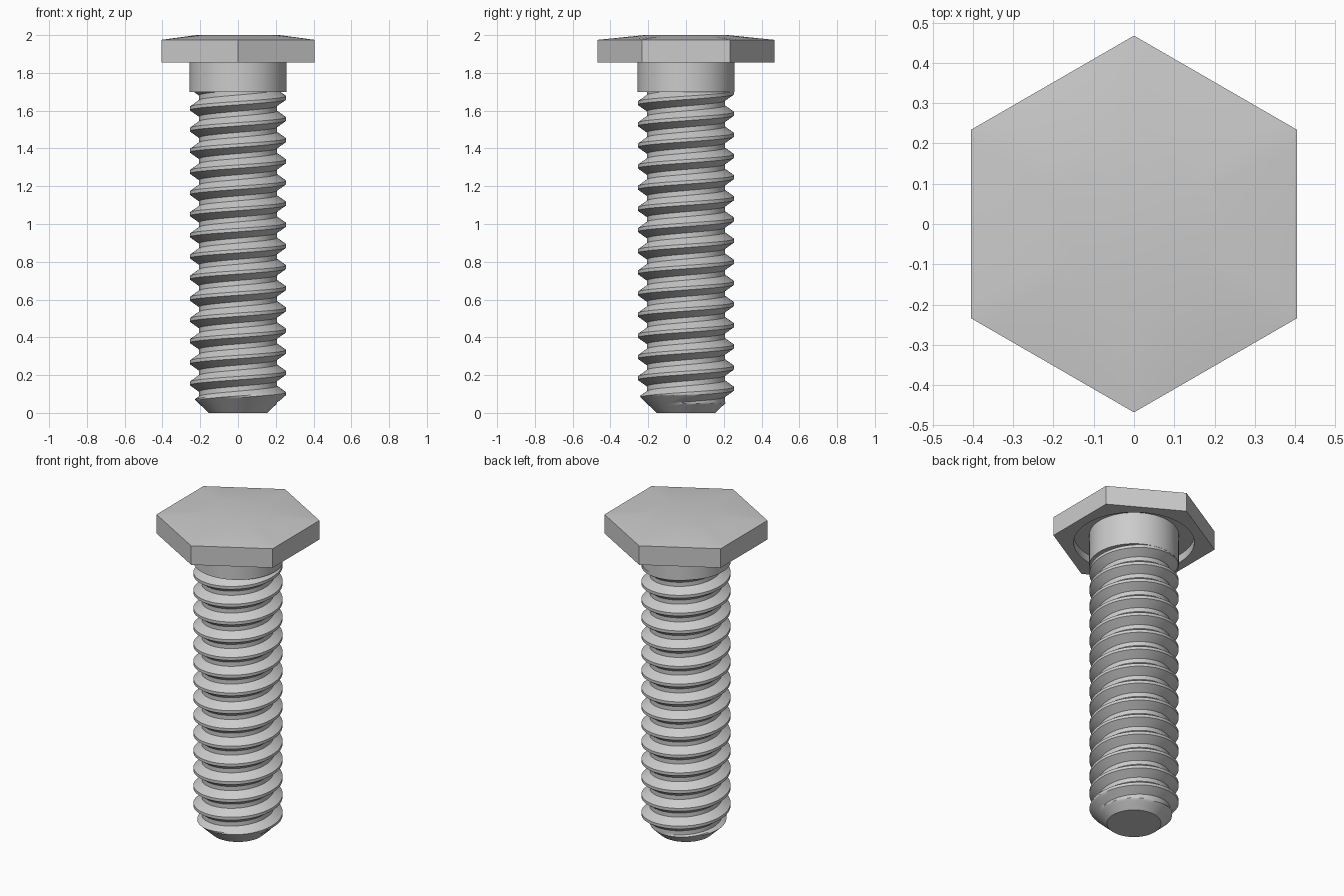
import bpy, bmesh, math

cube = bpy.data.objects.get("Cube")
if cube:
    bpy.data.objects.remove(cube, do_unlink=True)

steel = bpy.data.materials.new("plain steel grey")
steel.use_nodes = True
steel.diffuse_color = (0.6, 0.6, 0.6, 1)
steel.node_tree.nodes["Principled BSDF"].inputs["Base Color"].default_value = (0.6, 0.6, 0.6, 1)

SEG = 72           # sides around the bolt axis
PITCH = 0.112
CREST, ROOT = 0.255, 0.207
TIP = 0.155        # radius of the chamfered end


def finish(bm, name):
    """Turn a bmesh into a coloured object that is smooth with sharp creases."""
    bmesh.ops.recalc_face_normals(bm, faces=bm.faces)
    mesh = bpy.data.meshes.new(name)
    bm.to_mesh(mesh)
    bm.free()
    mesh.materials.append(steel)
    obj = bpy.data.objects.new(name, mesh)
    bpy.context.collection.objects.link(obj)
    bpy.ops.object.select_all(action='DESELECT')
    obj.select_set(True)
    bpy.context.view_layer.objects.active = obj
    bpy.ops.object.shade_smooth_by_angle(angle=math.radians(30))
    return obj


def circle(radius):
    return lambda a: radius


def hexagon(apothem):
    # flats face +x and -x, corners point along y
    def radius(a):
        off = (a + math.pi / 6) % (math.pi / 3) - math.pi / 6
        return apothem / math.cos(off)
    return radius


def loft(name, sections):
    """Skin a stack of (outline, z) sections and cap both ends."""
    bm = bmesh.new()
    rings = []
    for outline, z in sections:
        angles = [2 * math.pi * i / SEG for i in range(SEG)]
        rings.append([bm.verts.new((outline(a) * math.cos(a), outline(a) * math.sin(a), z))
                      for a in angles])
    for low, high in zip(rings, rings[1:]):
        for i in range(SEG):
            j = (i + 1) % SEG
            bm.faces.new((low[i], low[j], high[j], high[i]))
    bm.faces.new(rings[0])
    bm.faces.new(rings[-1])
    return finish(bm, name)


# Hexagonal head with a shallow round recess below and a low chamfered top
loft("hex_head", [
    (circle(0.20), 1.905), (circle(0.345), 1.905), (circle(0.345), 1.855),
    (hexagon(0.405), 1.855), (hexagon(0.405), 1.975), (circle(0.22), 2.0)])

# Plain collar between head and thread
loft("collar", [(circle(0.256), 1.70), (circle(0.256), 1.91)])

# Thread profile over one pitch: (height from crest centre, radius), subdivided
corners = [(-0.009, CREST), (0.009, CREST), (0.043, ROOT), (0.069, ROOT), (0.103, CREST)]
profile = []
for (z0, r0), (z1, r1) in zip(corners, corners[1:]):
    for s in range(4):
        profile.append((z0 + (z1 - z0) * s / 4, r0 + (r1 - r0) * s / 4))

# Right-handed helical surface; each column joins the next turn at the seam
bm = bmesh.new()
STEPS = len(profile)
TURNS = 18
columns = []
for i in range(SEG):
    a = 2 * math.pi * i / SEG
    column = []
    for k in range(TURNS):
        for dz, r in profile:
            z = 0.1 + (k - 3 + i / SEG) * PITCH + dz
            r = max(0.02, min(r, TIP + 1.05 * z))    # conical tip chamfer
            column.append(bm.verts.new((r * math.cos(a), r * math.sin(a), z)))
    columns.append(column)
for i in range(SEG):
    here = columns[i]
    there = columns[(i + 1) % SEG]
    shift = STEPS if i == SEG - 1 else 0
    for n in range(len(here) - 1 - shift):
        bm.faces.new((here[n], there[n + shift], there[n + 1 + shift], here[n + 1]))

# Trim the shank flat at the tip and inside the collar, then close both ends
for height, up in ((0.0, -1), (1.72, 1)):
    bmesh.ops.bisect_plane(bm, geom=bm.verts[:] + bm.edges[:] + bm.faces[:], dist=1e-6,
                           plane_co=(0, 0, height), plane_no=(0, 0, up), clear_outer=True)
bmesh.ops.holes_fill(bm, edges=[e for e in bm.edges if e.is_boundary], sides=0)
finish(bm, "threaded_shank")
